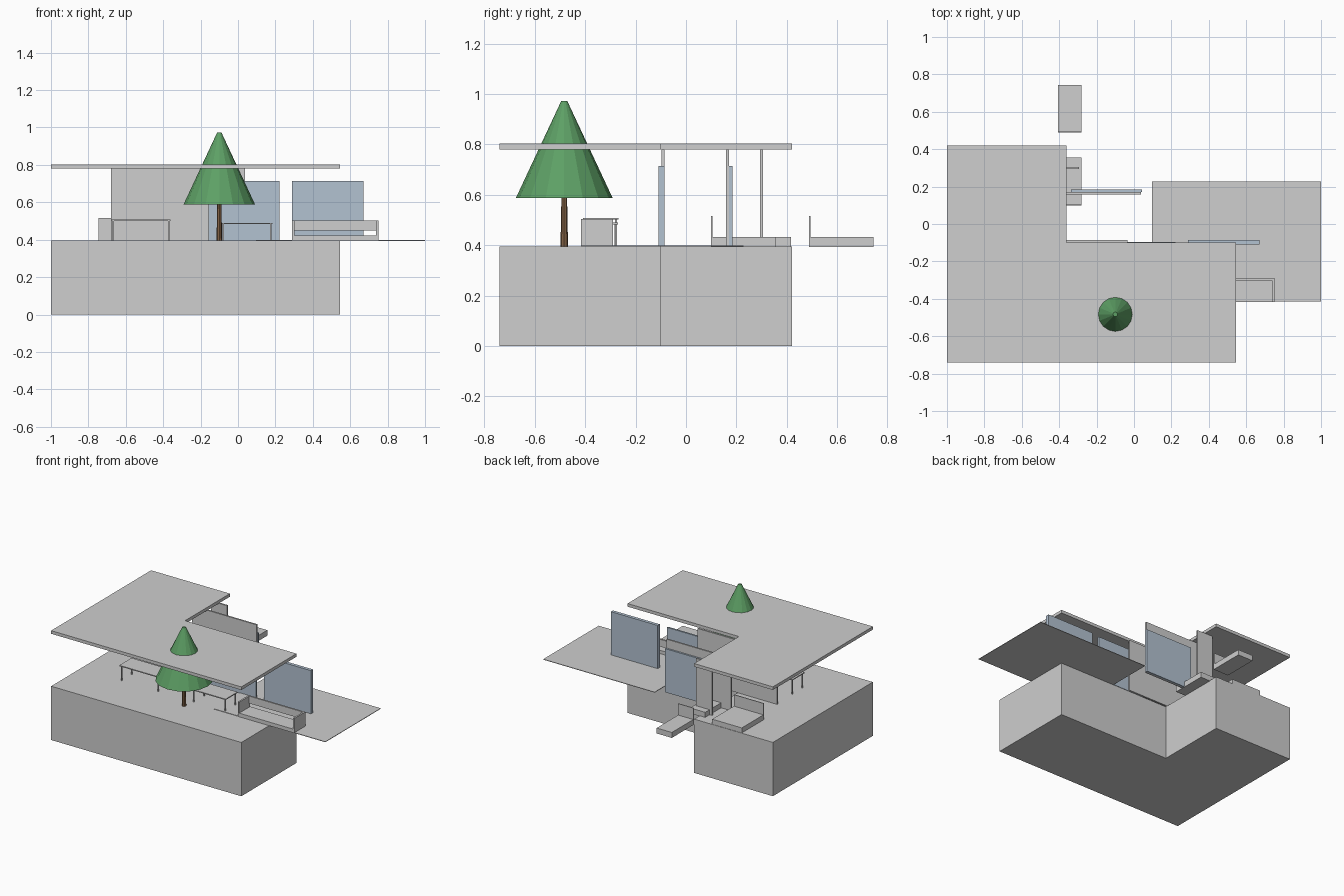
import bpy
import bmesh

if "Cube" in bpy.data.objects:
    bpy.data.objects.remove(bpy.data.objects["Cube"], do_unlink=True)


def material(name, rgb):
    mat = bpy.data.materials.new(name)
    mat.use_nodes = True
    color = (*rgb, 1)
    mat.diffuse_color = color
    mat.node_tree.nodes["Principled BSDF"].inputs["Base Color"].default_value = color
    return mat


GREY = material("plaster grey", (0.62, 0.62, 0.62))
BLUE = material("glass blue", (0.45, 0.54, 0.64))
GREEN = material("leaf green", (0.11, 0.35, 0.13))
BROWN = material("bark brown", (0.22, 0.12, 0.06))
FLOOR = 0.395
ROOF = 0.78


def finish(name, bm, mat):
    bmesh.ops.recalc_face_normals(bm, faces=bm.faces)
    mesh = bpy.data.meshes.new(name)
    bm.to_mesh(mesh)
    bm.free()
    mesh.materials.append(mat)
    obj = bpy.data.objects.new(name, mesh)
    bpy.context.collection.objects.link(obj)
    return obj


def add_box(bm, xs, ys, zs):
    verts = bmesh.ops.create_cube(bm, size=1)["verts"]
    for v in verts:
        for axis, span in enumerate((xs, ys, zs)):
            v.co[axis] = span[0] if v.co[axis] < 0 else span[1]


def boxes(name, mat, *spans):
    bm = bmesh.new()
    for span in spans:
        add_box(bm, *span)
    return finish(name, bm, mat)


def l_slab(name, z0, z1):
    # L-shaped outline raised into a slab
    outline = [(-1, -0.74), (0.545, -0.74), (0.545, -0.1),
               (-0.36, -0.1), (-0.36, 0.42), (-1, 0.42)]
    bm = bmesh.new()
    face = bm.faces.new([bm.verts.new((x, y, z0)) for x, y in outline])
    top = bmesh.ops.extrude_face_region(bm, geom=[face], use_keep_orig=True)["geom"]
    for v in top:
        if isinstance(v, bmesh.types.BMVert):
            v.co.z = z1
    return finish(name, bm, GREY)


def cone(name, mat, sides, r1, r2, z0, z1):
    bm = bmesh.new()
    bmesh.ops.create_cone(bm, cap_ends=True, segments=sides,
                          radius1=r1, radius2=r2, depth=z1 - z0)
    obj = finish(name, bm, mat)
    obj.location = (-0.1, -0.483, (z0 + z1) / 2)


# Plinth, roof and terrace
l_slab("plinth", 0, FLOOR)
l_slab("roof", ROOF, 0.803)
boxes("terrace", GREY, ((0.095, 1), (-0.415, 0.228), (FLOOR - 0.001, FLOOR + 0.003)))

# Walls reaching the roof
full = (FLOOR, ROOF)
boxes("front_wall", GREY, ((-0.68, -0.035), (-0.098, -0.086), full))
boxes("middle_wall", GREY, ((-0.485, 0.037), (0.159, 0.171), full))
boxes("rear_wall", GREY, ((-0.425, -0.295), (0.293, 0.305), full))

# Glass panels
for name, x, y in (("left_window", 0.29, -0.11),
                   ("front_window", -0.157, -0.11),
                   ("middle_window", -0.338, 0.171)):
    depth = 0.024 if name == "left_window" else 0.013
    boxes(name, BLUE, ((x, x + 0.38), (y, y + depth), (FLOOR, 0.715)))

# Tree
cone("trunk", BROWN, 8, 0.015, 0.011, FLOOR, 0.6)
cone("foliage", GREEN, 16, 0.192, 0.012, 0.587, 0.972)


# Beds with thin headboards
def bed(name, x0, x1, y0, y1):
    boxes(name, GREY,
          ((x0, x1), (y0, y1), (FLOOR - 0.003, 0.432)),
          ((x0, x1), (y0, y0 + 0.006), (0.432, 0.516)))


bed("wide_bed", -0.745, -0.505, 0.16, 0.417)
bed("near_narrow_bed", -0.405, -0.282, 0.1, 0.356)
bed("far_narrow_bed", -0.405, -0.282, 0.488, 0.743)


# Tables on thin legs
def table(name, x0, x1, y0, y1, top):
    parts = [((x0, x1), (y0, y1), (top - 0.007, top))]
    for x in (x0 + 0.007, x1 - 0.014):
        for y in (y0 + 0.007, y1 - 0.014):
            parts.append(((x, x + 0.007), (y, y + 0.007), (FLOOR, top - 0.007)))
    boxes(name, GREY, *parts)


table("long_table", -0.678, -0.36, -0.408, -0.267, 0.508)
table("low_table", -0.09, 0.185, -0.408, -0.27, 0.49)

# Bench: low seat, side panels and a raised back
side = (-0.417, -0.29)
boxes("bench", GREY,
      ((0.302, 0.738), side, (FLOOR, 0.422)),
      ((0.29, 0.302), side, (FLOOR, 0.503)),
      ((0.738, 0.75), side, (FLOOR, 0.503)),
      ((0.302, 0.738), (-0.302, -0.29), (0.45, 0.503)))
